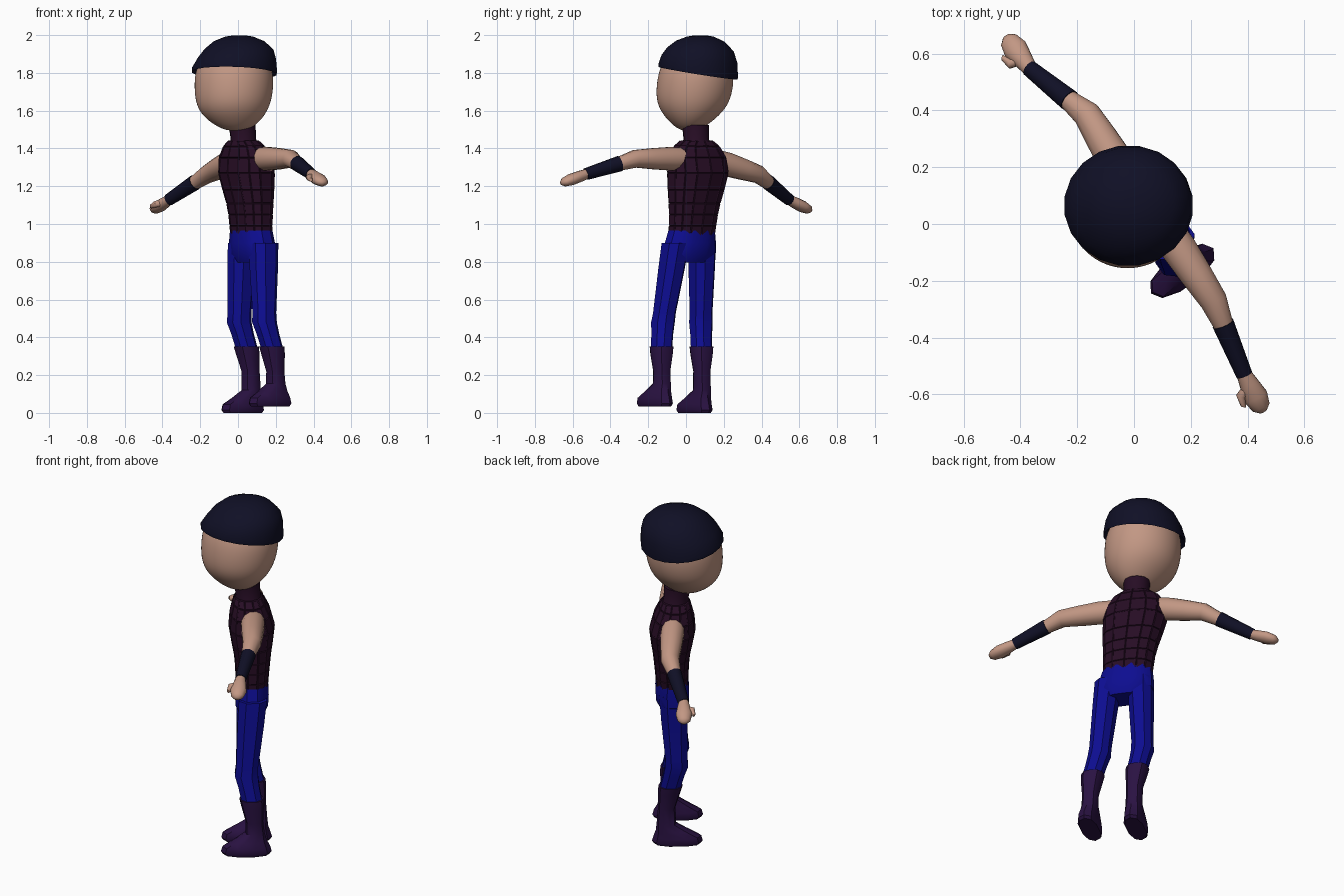
import bpy, bmesh, math
from mathutils import Vector

cube = bpy.data.objects.get("Cube")
if cube:
    bpy.data.objects.remove(cube)


def material(name, red, green, blue):
    mat = bpy.data.materials.new(name)
    mat.use_nodes = True
    mat.diffuse_color = (red, green, blue, 1)
    shader = next(n for n in mat.node_tree.nodes if n.type == 'BSDF_PRINCIPLED')
    shader.inputs["Base Color"].default_value = mat.diffuse_color
    return mat


SKIN = material("skin", .54, .31, .23)
NAVY = material("dark navy", .005, .005, .019)
PLUM = material("dark plum", .02, .004, .018)
BLUE = material("strong blue", .004, .004, .28)
VIOLET = material("dark violet", .023, .006, .055)

# The body stands turned: FORWARD is where it faces, LEFT its left side
TURN = math.radians(36)
FORWARD = Vector((-math.cos(TURN), -math.sin(TURN), 0))
LEFT = Vector((math.sin(TURN), -math.cos(TURN), 0))
EAST, NORTH, UP = Vector((1, 0, 0)), Vector((0, 1, 0)), Vector((0, 0, 1))


def signed_power(value, power):
    return math.copysign(abs(value) ** power, value)


def loft(name, mat, rings, u, v, sides=12, power=1, angle=35, rounded=False,
         panels=False, tilt=None):
    """Skin a chain of oval rings: (centre, radius along u, radius along v)."""
    bm = bmesh.new()
    loops = []
    for centre, wide, deep in rings:
        loop = []
        for i in range(sides):
            turn = math.tau * (i + .5) / sides
            point = (centre + u * wide * signed_power(math.cos(turn), power)
                     + v * deep * signed_power(math.sin(turn), power))
            if tilt:
                point.z += tilt(point)
            loop.append(bm.verts.new(point))
        loops.append(loop)
    for low, high in zip(loops, loops[1:]):
        for i in range(sides):
            j = (i + 1) % sides
            bm.faces.new((low[i], low[j], high[j], high[i]))
    walls = bm.faces[:]
    bm.faces.new(loops[0])
    bm.faces.new(loops[-1])
    bmesh.ops.recalc_face_normals(bm, faces=bm.faces[:])
    if panels:
        bmesh.ops.inset_individual(bm, faces=walls, thickness=.004, depth=.004)
    mesh = bpy.data.meshes.new(name)
    bm.to_mesh(mesh)
    bm.free()
    mesh.materials.append(mat)
    part = bpy.data.objects.new(name, mesh)
    bpy.context.collection.objects.link(part)
    if rounded:
        part.modifiers.new("rounding", 'SUBSURF').levels = 2
    bpy.ops.object.select_all(action='DESELECT')
    part.select_set(True)
    bpy.context.view_layer.objects.active = part
    bpy.ops.object.shade_smooth_by_angle(angle=math.radians(angle))


def centre_at(path, z):
    """Point at height z on an upward path, straight up beyond its ends."""
    for low, high in zip(path, path[1:]):
        if z <= high[2]:
            break
    share = (z - low[2]) / (high[2] - low[2])
    point = Vector(low).lerp(Vector(high), max(0, min(1, share)))
    point.z = z
    return point


def stack(name, mat, path, levels, u=LEFT, v=FORWARD, **style):
    """Loft level rings (height, half width, half depth) along a path."""
    rings = [(centre_at(path, z), wide, deep) for z, wide, deep in levels]
    loft(name, mat, rings, u, v, **style)


def limb(name, rings):
    """Loft rings square to the line from the first ring to the last."""
    along = rings[-1][0] - rings[0][0]
    side = along.cross(UP).normalized()
    mat = NAVY if "cuff" in name else SKIN
    loft(name, mat, rings, side, side.cross(along).normalized(), angle=60)


# Head
stack("head", SKIN, [(-.01, .018, 1.5), (-.026, .03, 1.58), (-.02, .055, 1.8)], [
    (1.493, .04, .035), (1.51, .09, .075), (1.55, .145, .125),
    (1.6, .186, .172), (1.66, .208, .202), (1.75, .216, .21),
    (1.84, .205, .195), (1.92, .14, .14)],
    u=EAST, v=NORTH, sides=16, rounded=True, angle=80)


# Cap, its rim tipped down towards the back
def cap_tilt(point):
    fade = max(0, min(1, (2 - point.z) * 5))
    return -fade * (.03 * point.x + .16 * (point.y - .065))


stack("cap", NAVY, [(-.02, .064, 1.81), (.007, .077, 1.93)], [
    (1.83, .2, .19), (1.798, .226, .212), (1.815, .228, .213),
    (1.875, .209, .203), (1.925, .184, .178), (1.968, .135, .13),
    (1.992, .075, .072), (1.999, .03, .03)],
    u=EAST, v=NORTH, sides=20, angle=50, tilt=cap_tilt)

# Sleeveless vest of raised panels, with a high collar
spine = [(.07, .03, .94), (.066, .042, 1.08), (.044, .064, 1.28), (.022, .05, 1.52)]
stack("vest", PLUM, spine, [
    (.935, .13, .083), (.99, .134, .086), (1.05, .138, .09),
    (1.11, .146, .096), (1.18, .158, .108), (1.27, .17, .121),
    (1.35, .165, .107), (1.41, .13, .085), (1.44, .085, .07)],
    sides=14, power=.85, angle=25, panels=True)
stack("collar", PLUM, spine, [
    (1.41, .085, .08), (1.45, .068, .068), (1.525, .072, .072)])

# Trouser seat
stack("trouser_seat", BLUE, [(.08, .012, .8), (.07, .03, .96)], [
    (.795, .12, .07), (.84, .158, .09), (.9, .15, .093), (.965, .136, .088)],
    power=.85)


# Trouser leg and boot, on a path from the hip to the sole
def leg(side, hip, knee, calf, ankle, foot, sole):
    path = [(*foot, sole + .045), (*ankle, sole + .12), (*ankle, .2),
            (*calf, .34), (*knee, .48), (*hip, .9)]
    stack(side + "_trouser_leg", BLUE, path, [
        (.335, .054, .058), (.42, .056, .06), (.48, .06, .066),
        (.53, .058, .063), (.76, .066, .076), (.9, .07, .08)],
        sides=8, power=.85, angle=28)
    stack(side + "_boot", VIOLET, path, [
        (sole, .05, .125), (sole + .015, .058, .136),
        (sole + .045, .056, .128), (sole + .08, .051, .088),
        (sole + .12, .044, .052), (.22, .044, .047),
        (.31, .058, .061), (.352, .062, .065)],
        sides=10, power=.88)


leg("left", hip=(.135, -.055), knee=(.14, -.122), calf=(.182, -.13),
    ankle=(.2, -.128), foot=(.17, -.165), sole=.035)
leg("right", hip=(.025, .085), knee=(.006, .079), calf=(.047, .082),
    ankle=(.07, .084), foot=(.025, .045), sole=0)


# Arm, wrist cuff, palm and thumb, from four joints
def arm(side, *joints):
    shoulder, elbow, wrist, tip = map(Vector, joints)
    cuff_top = elbow.lerp(wrist, .31)
    limb(side + "_arm", [
        (shoulder, .06, .06), (shoulder.lerp(elbow, .3), .065, .065),
        (shoulder.lerp(elbow, .65), .059, .058), (elbow, .05, .048),
        (cuff_top, .037, .038), (wrist, .026, .026)])
    limb(side + "_wrist_cuff", [(cuff_top, .04, .042), (wrist, .03, .032)])
    limb(side + "_hand", [
        (wrist.lerp(tip, share), wide, thick) for share, wide, thick in
        [(-.06, .026, .026), (.25, .035, .03), (.6, .045, .031),
         (.88, .034, .024), (1, .014, .011)]])
    limb(side + "_thumb", [
        (wrist.lerp(tip, share) + FORWARD * out, thick, thick)
        for share, out, thick in
        [(.3, .01, .018), (.38, .045, .018), (.62, .055, .01)]])


arm("left", (.1, 0, 1.345), (.28, -.27, 1.345), (.388, -.53, 1.264),
    (.455, -.66, 1.216))
arm("right", (-.015, .14, 1.34), (-.165, .385, 1.262), (-.368, .548, 1.127),
    (-.45, .66, 1.07))
